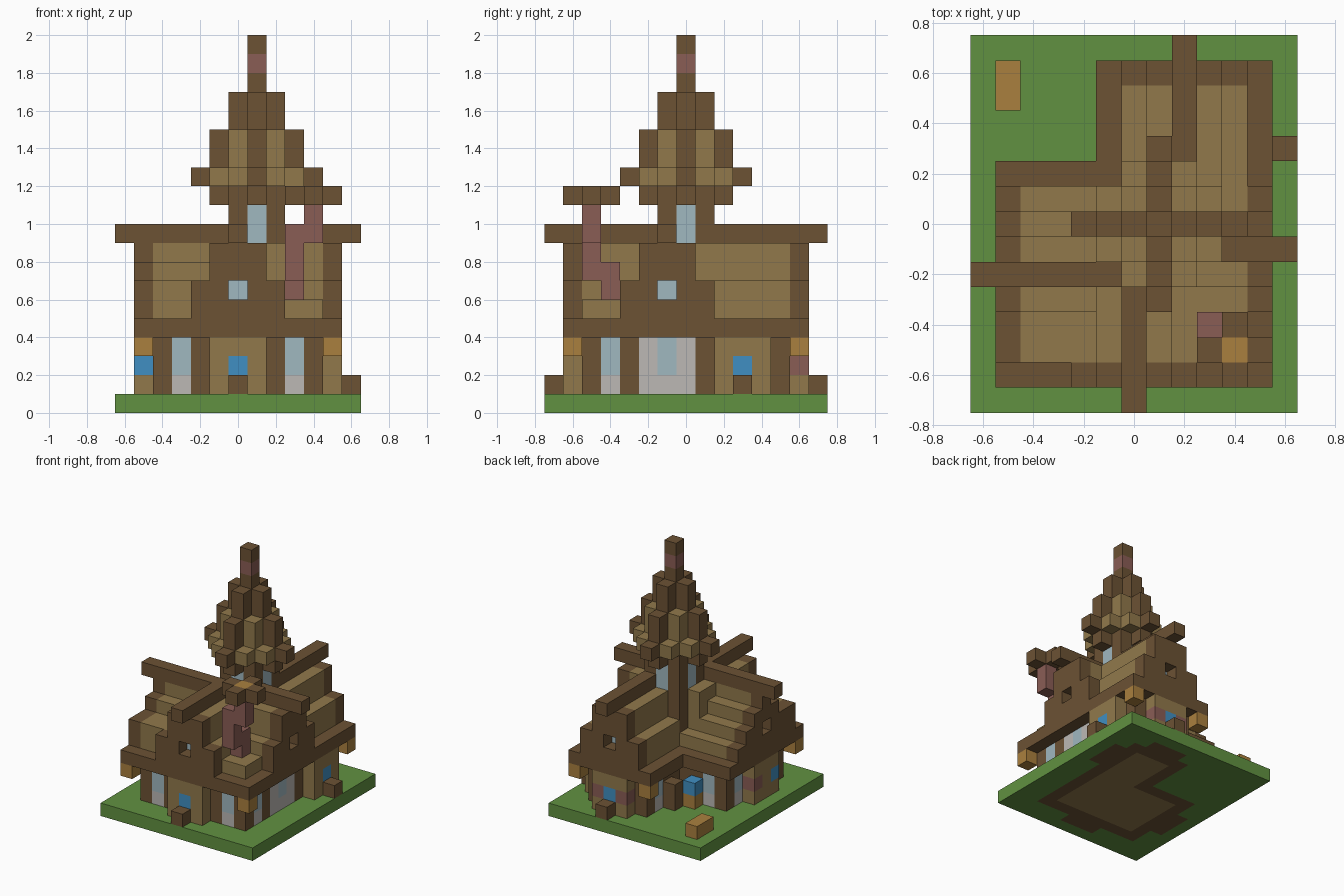
import bpy, bmesh
from mathutils import Vector

default = bpy.data.objects.get("Cube")
if default:
    bpy.data.objects.remove(default)

UNIT = 0.1
PALETTE = {
    "grass_green": (97, 145, 65),
    "dark_timber": (108, 82, 52),
    "tan_planks": (145, 121, 75),
    "red_brick": (138, 93, 85),
    "pale_glass": (160, 184, 192),
    "light_stone": (188, 185, 181),
    "bright_blue": (64, 143, 194),
    "lamp_orange": (170, 128, 62),
}
GREEN, DARK, TAN, BRICK, GLASS, STONE, BLUE, ORANGE = PALETTE


def linear(c):
    c /= 255
    return c / 12.92 if c < 0.04045 else ((c + 0.055) / 1.055) ** 2.4


materials = []
for name, rgb in PALETTE.items():
    mat = bpy.data.materials.new(name)
    mat.use_nodes = True
    colour = [linear(c) for c in rgb] + [1]
    mat.diffuse_color = colour
    mat.node_tree.nodes["Principled BSDF"].inputs["Base Color"].default_value = colour
    materials.append(mat)
INDEX = {name: n for n, name in enumerate(PALETTE)}

blocks = {}  # block position -> (part, colour)


def span(v):
    return range(v[0], v[1] + 1) if isinstance(v, tuple) else (v,)


def put(part, colour, xs, ys, zs):
    """Fill a box of blocks; later parts replace earlier ones."""
    for x in span(xs):
        for y in span(ys):
            for z in span(zs):
                blocks[x, y, z] = (part, colour)


# Ground and floor
put("ground", GREEN, (-6, 6), (-7, 7), 0)

# Solid walls with projecting bays
rooms = [((-4, 4), (-5, 1)), ((0, 4), (2, 5))]
bays = [((-1, 1), -6), ((1, 3), 6), (5, (2, 4)), (-5, (-3, -1))]
for xs, ys in rooms + bays:
    put("floor", DARK, xs, ys, 0)
    put("walls", TAN, xs, ys, (1, 3))
put("floor", TAN, (-3, 3), (-4, 0), 0)
put("floor", TAN, (1, 3), (1, 4), 0)

# Timber posts along the walls
front_posts = [(x, -5) for x in (-4, -2, 2, 4)]
right_posts = [(4, y) for y in (-3, 1, 5)]
left_posts = [(-4, y) for y in (-3, -1, 1)]
back_posts = [(x, 1) for x in (-2, -1)] + [(0, 2), (0, 5), (0, 3)]
for x, y in front_posts + right_posts + left_posts + back_posts:
    put("wall_posts", DARK, x, y, (1, 3))

# Windows: stone sill below, glass above
for x, y in [(-3, -5), (3, -5), (4, -4), (-4, -4), (-4, 0), (-3, 1), (0, 4)]:
    put("windows", STONE, x, y, 1)
    put("windows", GLASS, x, y, (2, 3))
put("large_window", STONE, 4, (-2, 0), (1, 3))
put("large_window", GLASS, 4, -1, (2, 3))

# Doors and steps
for door, step in [((0, -6), (0, -7)), ((5, 3), (6, 3)), ((2, 6), (2, 7))]:
    put("doors", BLUE, *door, 2)
    put("steps", DARK, *step, 1)
for x in (1, 3):
    put("back_bay_brick", BRICK, x, 6, 2)
put("left_bay_box", BLUE, -5, -3, 2)
put("left_bay_brick", BRICK, -5, -1, 2)
put("yard_trough", BLUE, -2, 2, 2)
put("yard_trough", ORANGE, -2, 2, 1)
put("yard_post", DARK, -1, 3, (1, 2))
put("yard_crate", ORANGE, -5, (5, 6), 1)

# Stepped gable roofs over the four wings
plan = {(x, y) for x in range(-5, 6) for y in range(-6, 3)}
plan |= {(x, y) for x in range(-1, 6) for y in range(3, 7)}
STEEP = {0: 9, 1: 9, 2: 7}
SHALLOW = {0: 9, -1: 8, 1: 8, -2: 7, -3: 7, 2: 7, 3: 6}


def roof_top(x, y):
    top = [5]
    if y <= 0:
        top.append(STEEP.get(abs(x), 5))
    if y >= 0:
        top.append(STEEP.get(abs(x - 2), 5))
    if x >= 0 and y > -6:
        top.append(STEEP.get(abs(y + 1), 5))
    if x <= 0 and y > -6:
        top.append(SHALLOW.get(y + 2, 5))
    if x in (3, 4) and y in (-5, -4):
        top.append(6)
    return max(top)


for x, y in plan:
    edge = any((x + a, y + b) not in plan for a in (-1, 0, 1) for b in (-1, 0, 1))
    put("gable_trim" if edge else "roof", DARK if edge else TAN,
        x, y, (4, roof_top(x, y) - 1))

# Recessed gable windows
for x, y, dx, dy in [(0, -6, 0, 1), (5, -1, -1, 0), (-5, -2, 1, 0), (2, 6, 0, -1)]:
    blocks.pop((x, y, 6))
    put("gable_windows", GLASS, x + dx, y + dy, 6)

# Ridge beams
put("ridge_beams", DARK, 0, (-7, -2), 9)
put("ridge_beams", DARK, (-6, -1), -2, 9)
put("ridge_beams", DARK, (3, 6), -1, 9)
put("ridge_beams", DARK, 2, (2, 7), 9)

# Tower with glass between its corner posts
put("tower", DARK, (0, 2), (-1, 1), (5, 10))
for x, y in [(0, 0), (2, 0), (1, -1), (1, 1)]:
    put("tower_windows", GLASS, x, y, (9, 10))

# Spire: shrinking diamonds with dark ribs
for low, high, size in [(11, 11, 2), (12, 12, 3), (13, 14, 2), (15, 16, 1)]:
    for a in range(-size, size + 1):
        for b in range(-size, size + 1):
            if abs(a) + abs(b) <= size:
                rib = a == 0 or b == 0 or low == 11
                put("spire", DARK if rib else TAN, a + 1, b, (low, high))
put("spire_tip", DARK, 1, 0, (17, 19))
put("spire_tip", BRICK, 1, 0, 18)

# Crooked chimney with a timber crown and embers
put("chimney", BRICK, 3, -4, (6, 7))
put("chimney", BRICK, 3, -5, (7, 9))
put("chimney", BRICK, 4, -5, (9, 10))
for x, y in [(3, -5), (5, -5), (4, -4), (4, -6)]:
    put("chimney_crown", DARK, x, y, 11)
put("embers", ORANGE, 4, -5, 11)

# Lanterns below the eave corners
for x, y in [(5, -6), (-5, -6), (5, 6), (-1, 6)]:
    put("lanterns", ORANGE, x, y, 3)

# One mesh per part, keeping only exposed block faces
AXES = [Vector(v) for v in ((1, 0, 0), (0, 1, 0), (0, 0, 1))]
for part in sorted({p for p, c in blocks.values()}):
    bm = bmesh.new()
    for cell, (owner, colour) in blocks.items():
        if owner != part:
            continue
        centre = Vector(cell) + Vector((0, 0, 0.5))
        for n in range(3):
            for sign in (-1, 1):
                normal = AXES[n] * sign
                if tuple(int(v) for v in Vector(cell) + normal) in blocks:
                    continue
                u, v = AXES[(n + 1) % 3] / 2, AXES[(n + 2) % 3] / 2 * sign
                mid = centre + normal / 2
                corners = (mid - u - v, mid + u - v, mid + u + v, mid - u + v)
                face = bm.faces.new([bm.verts.new(p * UNIT) for p in corners])
                face.material_index = INDEX[colour]
    if not bm.faces:
        bm.free()
        continue
    bmesh.ops.remove_doubles(bm, verts=bm.verts[:], dist=0.001)
    bmesh.ops.dissolve_limit(bm, angle_limit=0.01, verts=bm.verts[:],
                             edges=bm.edges[:], delimit={"MATERIAL"})
    mesh = bpy.data.meshes.new(part)
    for mat in materials:
        mesh.materials.append(mat)
    bm.to_mesh(mesh)
    bm.free()
    bpy.context.collection.objects.link(bpy.data.objects.new(part, mesh))
